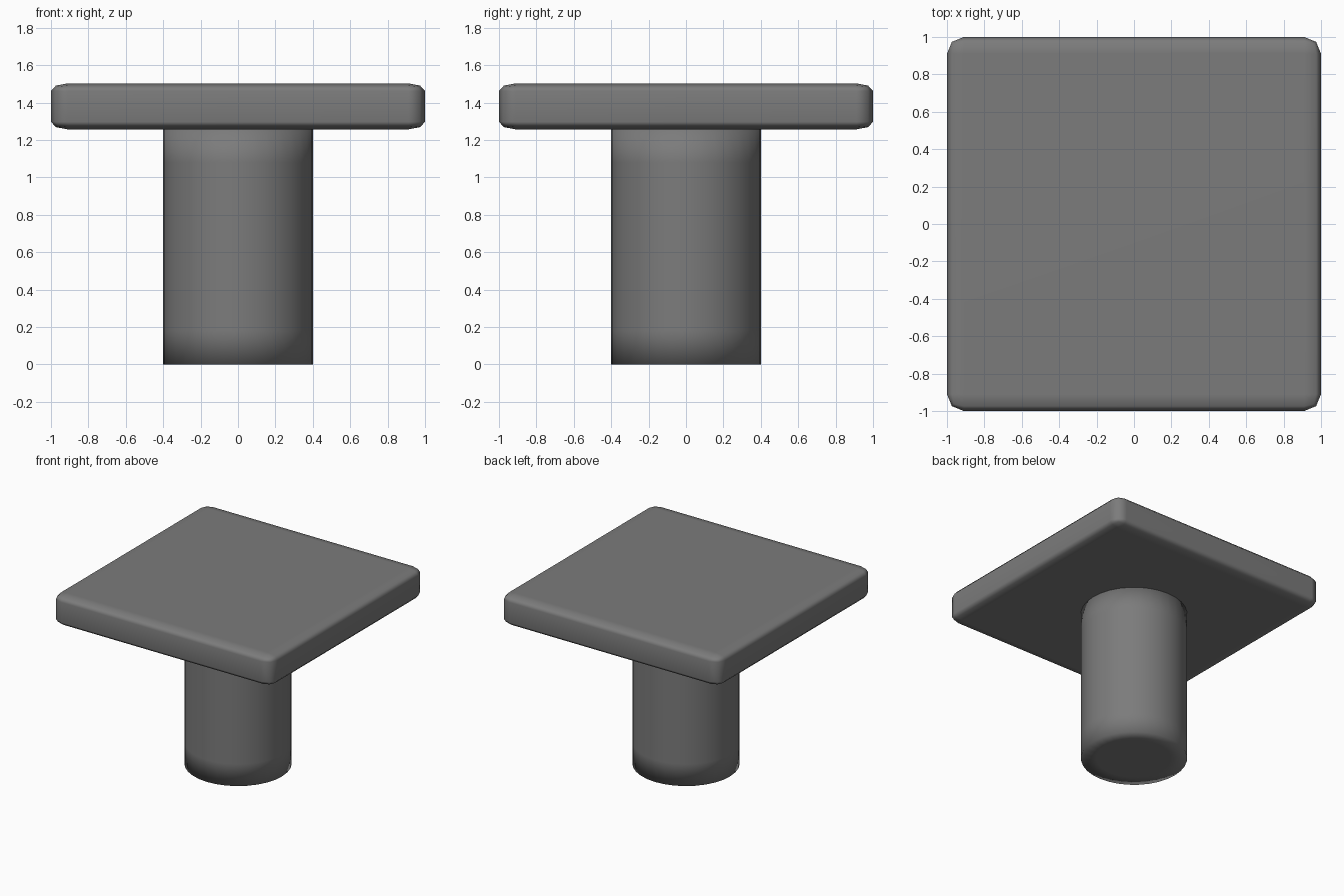
import bpy, bmesh
from mathutils import Matrix

if "Cube" in bpy.data.objects:
    bpy.data.objects.remove(bpy.data.objects["Cube"])

grey = bpy.data.materials.new("mid grey")
grey.diffuse_color = (0.2, 0.2, 0.2, 1)
grey.use_nodes = True
grey.node_tree.nodes["Principled BSDF"].inputs["Base Color"].default_value = grey.diffuse_color


def add_part(name, bm):
    bmesh.ops.recalc_face_normals(bm, faces=bm.faces)
    for f in bm.faces:
        f.smooth = True
    me = bpy.data.meshes.new(name)
    bm.to_mesh(me)
    bm.free()
    me.materials.append(grey)
    ob = bpy.data.objects.new(name, me)
    bpy.context.collection.objects.link(ob)
    return ob


# table top: bevelled cube squashed afterwards, so edges are rounder sideways
bm = bmesh.new()
bmesh.ops.create_cube(bm, size=2)
bmesh.ops.bevel(bm, geom=bm.edges[:], offset=0.09, segments=2, profile=0.5,
                affect='EDGES', clamp_overlap=True)
for v in bm.verts:
    # squash height, keeping edge rounding 0.04 tall
    z = v.co.z
    d = min(1 - abs(z), 0.09) * 0.45
    v.co.z = 1.38 + (1 if z > 0 else -1) * (0.123 - d)
top = add_part("table_top", bm)
mod = top.modifiers.new("even_shading", 'WEIGHTED_NORMAL')
mod.keep_sharp = True

# round column with soft shading at the foot
bm = bmesh.new()
bmesh.ops.create_cone(bm, cap_ends=True, segments=32, radius1=0.4,
                      radius2=0.4, depth=1.26,
                      matrix=Matrix.Translation((0, 0, 0.63)))
for z in (0.18, 1.08):
    bmesh.ops.bisect_plane(bm, geom=bm.verts[:] + bm.edges[:] + bm.faces[:],
                           plane_co=(0, 0, z), plane_no=(0, 0, 1))
caps = [f for f in bm.faces if abs(f.normal.z) > 0.9]
bmesh.ops.inset_individual(bm, faces=caps, thickness=0.12)
add_part("column", bm)
